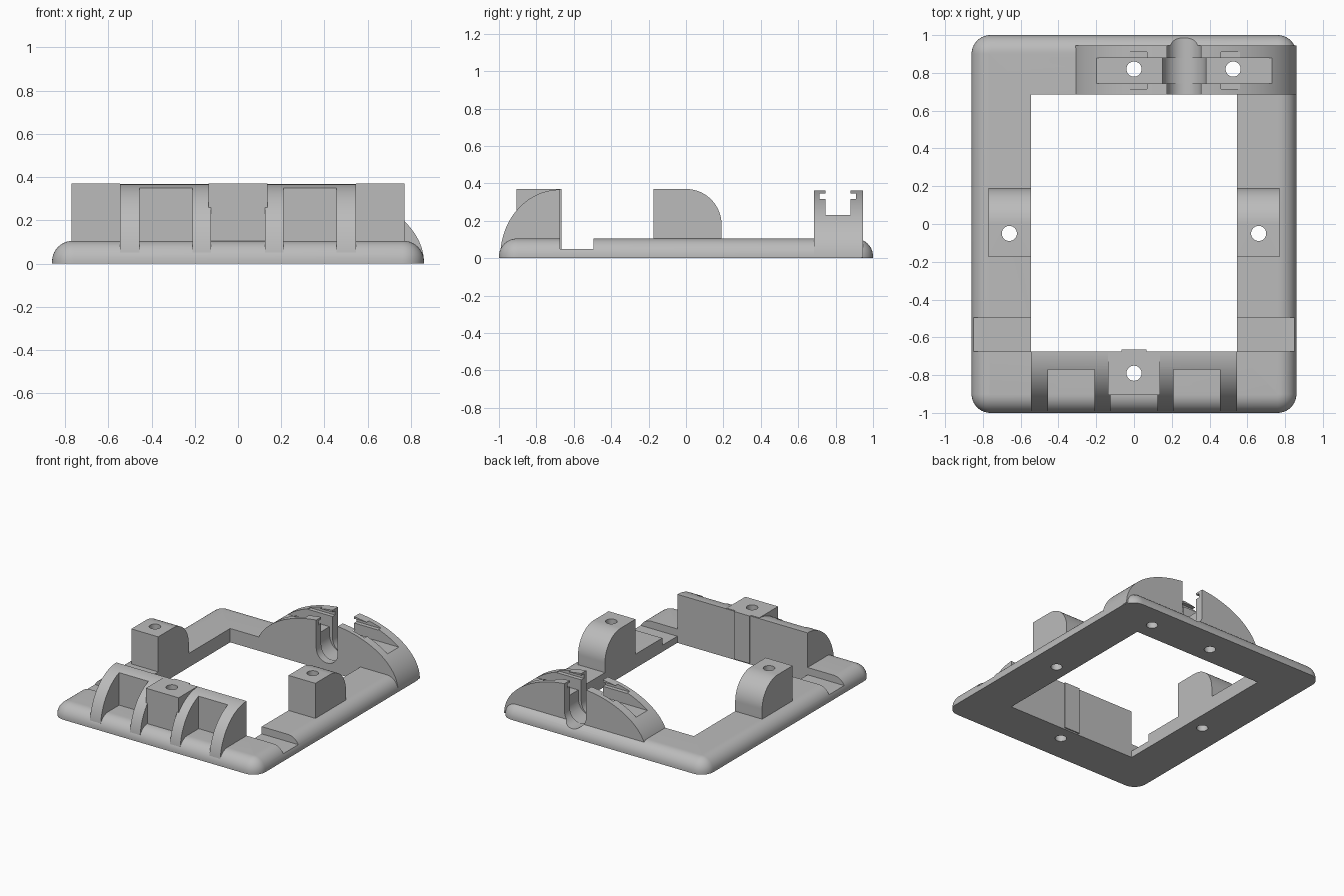
import bpy, bmesh
from math import sin, cos, pi, radians

cube = bpy.data.objects.get("Cube")
if cube:
    bpy.data.objects.remove(cube, do_unlink=True)

grey = bpy.data.materials.new("Plain grey")
grey.use_nodes = True
colour = (0.5, 0.5, 0.5, 1)
grey.diffuse_color = colour
grey.node_tree.nodes["Principled BSDF"].inputs["Base Color"].default_value = colour


def make(name, bm):
    bmesh.ops.recalc_face_normals(bm, faces=bm.faces)
    mesh = bpy.data.meshes.new(name)
    bm.to_mesh(mesh)
    bm.free()
    mesh.materials.append(grey)
    ob = bpy.data.objects.new(name, mesh)
    bpy.context.collection.objects.link(ob)
    return ob


def prism(name, points, axis, lo, hi):
    """Extrude a 2D outline along x, y or z."""
    bm = bmesh.new()

    def place(p, t):
        return {"x": (t, *p), "y": (p[0], t, p[1]), "z": (*p, t)}[axis]
    face = bm.faces.new([bm.verts.new(place(p, lo)) for p in points])
    new = bmesh.ops.extrude_face_region(bm, geom=[face])["geom"]
    step = [hi - lo if axis == a else 0 for a in "xyz"]
    bmesh.ops.translate(bm, verts=[v for v in new if isinstance(v, bmesh.types.BMVert)], vec=step)
    return make(name, bm)


def box(name, x, y, z):
    outline = [(x[0], y[0]), (x[1], y[0]), (x[1], y[1]), (x[0], y[1])]
    return prism(name, outline, "z", *z)


def arc(cx, cy, rx, ry, start, end, n=32):
    steps = [radians(start + (end - start) * i / n) for i in range(n + 1)]
    return [(cx + rx * cos(a), cy + ry * sin(a)) for a in steps]


def drill(x, y):
    return prism("drill_cutter", arc(x, y, 0.04, 0.04, 0, 354, 59), "z", -0.2, 0.6)


def cut(ob, cutters):
    for c in cutters:
        mod = ob.modifiers.new("cut", "BOOLEAN")
        mod.operation, mod.solver, mod.object = "DIFFERENCE", "EXACT", c
        bpy.context.view_layer.objects.active = ob
        bpy.ops.object.modifier_apply(modifier=mod.name)
        bpy.data.objects.remove(c, do_unlink=True)


def smooth(ob):
    bpy.ops.object.select_all(action="DESELECT")
    ob.select_set(True)
    bpy.context.view_layer.objects.active = ob
    bpy.ops.object.shade_smooth_by_angle(angle=radians(25))


HOLES = [(-0.66, -0.05), (0.66, -0.05), (0, -0.79), (0, 0.82), (0.525, 0.82)]

# Base frame: rounded rectangle with a rounded upper edge
bm = bmesh.new()
fillet, corner, height = 0.095, 0.1, 0.105
levels = [(0, 0)] + [(fillet * (1 - cos(a)), height - fillet + fillet * sin(a))
                     for a in [i * pi / 20 for i in range(11)]]
rings = []
for inset, z in levels:
    ring = []
    for k, (sx, sy) in enumerate([(1, 1), (-1, 1), (-1, -1), (1, -1)]):
        r = corner - inset
        ring += arc(sx * (0.86 - corner), sy * (1 - corner), r, r, 90 * k, 90 * k + 90, 10)
    rings.append([bm.verts.new((x, y, z)) for x, y in ring])
for low, high in zip(rings, rings[1:]):
    for i in range(len(low)):
        j = (i + 1) % len(low)
        bm.faces.new((low[i], low[j], high[j], high[i]))
bm.faces.new(rings[0])
bm.faces.new(rings[-1])
frame = make("base_frame", bm)

# Frame opening, cross notches, wire groove and screw holes
groove = arc(0.265, 0.15, 0.09, 0.09, 180, 360) + [(0.355, 0.6), (0.175, 0.6)]
nut_slot = arc(0.265, 0.17, 0.115, 0.115, 180, 360) + [(0.38, 0.6), (0.15, 0.6)]


def groove_cutters():
    return [prism("groove_cutter", groove, "y", 0.6, 1.1),
            prism("nut_cutter", nut_slot, "y", 0.745, 0.88)]


cut(frame, [box("opening_cutter", (-0.545, 0.545), (-0.675, 0.685), (-0.1, 0.3)),
            box("notch_cutter", (-1, 1), (-0.675, -0.495), (0.05, 0.3))]
    + groove_cutters() + [drill(*h) for h in HOLES])

# Side posts, rounded at the back
for side, name in ((-1, "right_post"), (1, "left_post")):
    outline = [(-0.175, 0.09), (0.19, 0.09)] + arc(0, 0.18, 0.19, 0.19, 0, 90) + [(-0.175, 0.37)]
    ends = sorted((side * 0.545, side * 0.77))
    post = prism(name, outline, "x", *ends)
    cut(post, [drill(side * 0.66, -0.05)])
    smooth(post)

# Front ridge: curved wall with two pockets and a gap for the centre block
ridge = prism("front_ridge", [(-0.675, 0.01)] + arc(-0.675, 0.01, 0.318, 0.357, 90, 180),
              "x", -0.545, 0.545)
cut(ridge, [box("pocket_cutter", x, (-1.1, y), (-0.1, 0.6))
            for x, y in (((-0.455, -0.21), -0.77), ((0.21, 0.455), -0.77), ((-0.125, 0.125), -0.905))]
    + [drill(0, -0.79)])
smooth(ridge)

# Centre block with a slightly wider head, and its rear pad
for name, half, y, z in (("centre_block", 0.125, (-0.905, -0.68), (0.09, 0.3)),
                         ("centre_block_head", 0.137, (-0.905, -0.68), (0.26, 0.37)),
                         ("centre_block_pad", 0.065, (-0.69, -0.665), (0.01, 0.37))):
    block = box(name, (-half, half), y, z)
    if name != "centre_block_pad":
        cut(block, [drill(0, -0.79)])
    smooth(block)

# Rear arch with strap recess, undercut slots and wire groove
arch = prism("rear_arch", arc(0.265, 0.005, 0.595, 0.36, 0, 180, 64), "y", 0.685, 0.945)
cut(arch, [box("recess_cutter", (-0.205, 0.73), (0.745, 0.88), (0.23, 0.6)),
           box("undercut_cutter", (-0.03, 0.56), (0.715, 0.91), (0.313, 0.345))]
    + groove_cutters() + [drill(*h) for h in HOLES[3:]])
smooth(arch)
smooth(frame)
